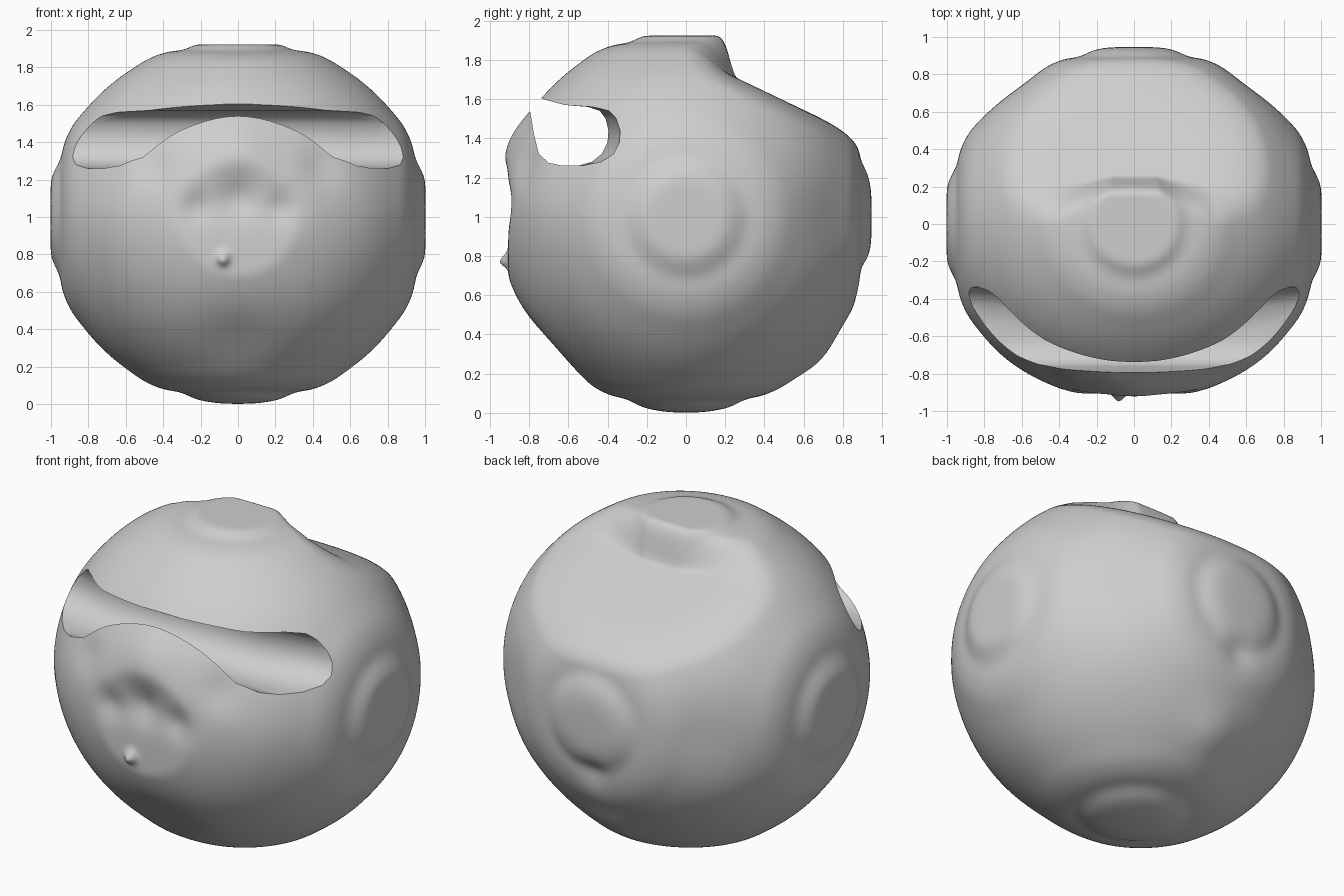
import bpy, bmesh, math
from mathutils import Vector

if "Cube" in bpy.data.objects:
    bpy.data.objects.remove(bpy.data.objects["Cube"])

grey = bpy.data.materials.new("light_grey")
grey.diffuse_color = (0.62, 0.62, 0.62, 1)
grey.use_nodes = True
grey.node_tree.nodes["Principled BSDF"].inputs["Base Color"].default_value = grey.diffuse_color

AXES = [Vector(a) for a in ((1, 0, 0), (-1, 0, 0), (0, 1, 0), (0, 0, 1), (0, 0, -1))]
# flat ends: direction, distance from the centre
CLIPS = [(Vector(n), d) for n, d in (
    ((1, 0, 0), 1.002), ((-1, 0, 0), 1.002), ((0, 1, 0), 0.947),
    ((0, -1, 0), 0.907), ((0, 0, 1), 0.923), ((0, 0, -1), 1.002))]


def both_sides(n, w, h):
    return [((s * n[0], n[1], n[2]), w, h) for s in (1, -1)]


# soft lumps and dents: direction, width, height
LUMPS = [(Vector(n).normalized(), w, h) for n, w, h in (
    [((0, -0.90, 0.38), 0.18, 0.028),       # swollen lower lip
     ((0, -0.85, 0.10), 0.13, -0.045),      # crease under the lip
     ((-0.08, -0.93, -0.225), 0.035, 0.045),  # small nub
     ((0, -0.70, -0.68), 0.25, -0.035),     # lower front
     ((0, 0.68, -0.73), 0.16, 0.025),       # lower back
     ((0, 0.87, -0.30), 0.10, -0.02)]
    + both_sides((0.22, -0.86, 0.05), 0.10, -0.03)   # crease sides
    + both_sides((0.46, -0.83, 0.28), 0.12, -0.02)   # lip corners
    + both_sides((0.62, 0.72, 0), 0.25, -0.025)      # back corners
    + both_sides((0.70, -0.70, 0), 0.25, 0.01)       # front corners
    + both_sides((0.5, 0.5, -0.7), 0.3, -0.012)
    + both_sides((0.5, -0.5, -0.7), 0.3, -0.01))]
BACK_N = Vector((0, 0.43, 0.90)).normalized()


def soft_min(a, b, k):
    h = max(k - abs(a - b), 0) / k
    return min(a, b) - h * h * k * 0.25


def radius(d):
    zr = 0.95 if d.z > 0 else 1.0
    r = 1 / math.sqrt((d.x / 1.022) ** 2 + (d.y / 0.953) ** 2 + (d.z / zr) ** 2)
    # terraces round each flat end
    for a in AXES:
        t = math.degrees(math.acos(max(-1, min(1, d.dot(a)))))
        if t < 50:
            r += 0.006 * math.exp(-((t - 29) / 5) ** 2) - 0.014 * math.exp(-((t - 18) / 4) ** 2)
    for n, dist in CLIPS:
        c = d.dot(n)
        if c > 0.5:
            r = soft_min(r, dist / c, 0.01)
    # flattened slope on the upper back, starting further forward at the sides
    c = d.dot(BACK_N)
    if c > 0.3:
        side = max(0, min(1, (abs(d.x) - 0.15) / 0.3))
        t = max(0, min(1, (d.y * r - 0.15 + 0.17 * side) / (0.18 + 0.1 * side)))
        t = t * t * (3 - 2 * t)
        r += t * (soft_min(r, 0.75 / c, 0.12) - r)
    for n, w, h in LUMPS:
        r += h * math.exp(-(d - n).length_squared / (w * w))
    return r


def add_object(name, bm):
    me = bpy.data.meshes.new(name)
    bm.to_mesh(me)
    bm.free()
    me.materials.append(grey)
    ob = bpy.data.objects.new(name, me)
    bpy.context.collection.objects.link(ob)
    return ob


# lumpy ball
bm = bmesh.new()
bmesh.ops.create_icosphere(bm, subdivisions=7, radius=1)
for v in bm.verts:
    d = v.co.normalized()
    v.co = d * radius(d) + Vector((0, 0, 1))
ball = add_object("lumpy_ball", bm)

# mouth channel running from side to side (y, z), a little deeper at its ends
PROFILE = [(-0.90, 1.72), (-0.73, 1.60), (-0.62, 1.57), (-0.50, 1.56), (-0.44, 1.54),
           (-0.41, 1.50), (-0.395, 1.44), (-0.40, 1.38), (-0.43, 1.32), (-0.48, 1.28),
           (-0.55, 1.26), (-0.63, 1.26), (-0.70, 1.275), (-0.75, 1.32), (-0.775, 1.42),
           (-0.795, 1.54), (-0.87, 1.63)]
bm = bmesh.new()
rings = []
for x in (-1.2, -0.85, -0.75, -0.6, -0.45, 0.45, 0.6, 0.75, 0.85, 1.2):
    deep = 0.06 * max(0, min(1, (abs(x) - 0.45) / 0.35))
    rings.append([bm.verts.new((x, y + deep * max(0, min(1, (y + 0.6) / 0.15)), z))
                  for y, z in PROFILE])
n = len(PROFILE)
for a, b in zip(rings, rings[1:]):
    for i in range(n):
        bm.faces.new((a[i], a[(i + 1) % n], b[(i + 1) % n], b[i]))
bm.faces.new(rings[0])
bm.faces.new(rings[-1])
bmesh.ops.recalc_face_normals(bm, faces=bm.faces)
cutter = add_object("mouth_cutter", bm)
cutter.hide_render = True

mod = ball.modifiers.new("mouth", "BOOLEAN")
mod.operation = "DIFFERENCE"
mod.solver = "EXACT"
mod.object = cutter
bpy.context.view_layer.objects.active = ball
ball.select_set(True)
bpy.ops.object.modifier_apply(modifier="mouth")
bpy.data.objects.remove(cutter)
bpy.ops.object.shade_smooth_by_angle(angle=math.radians(45))
